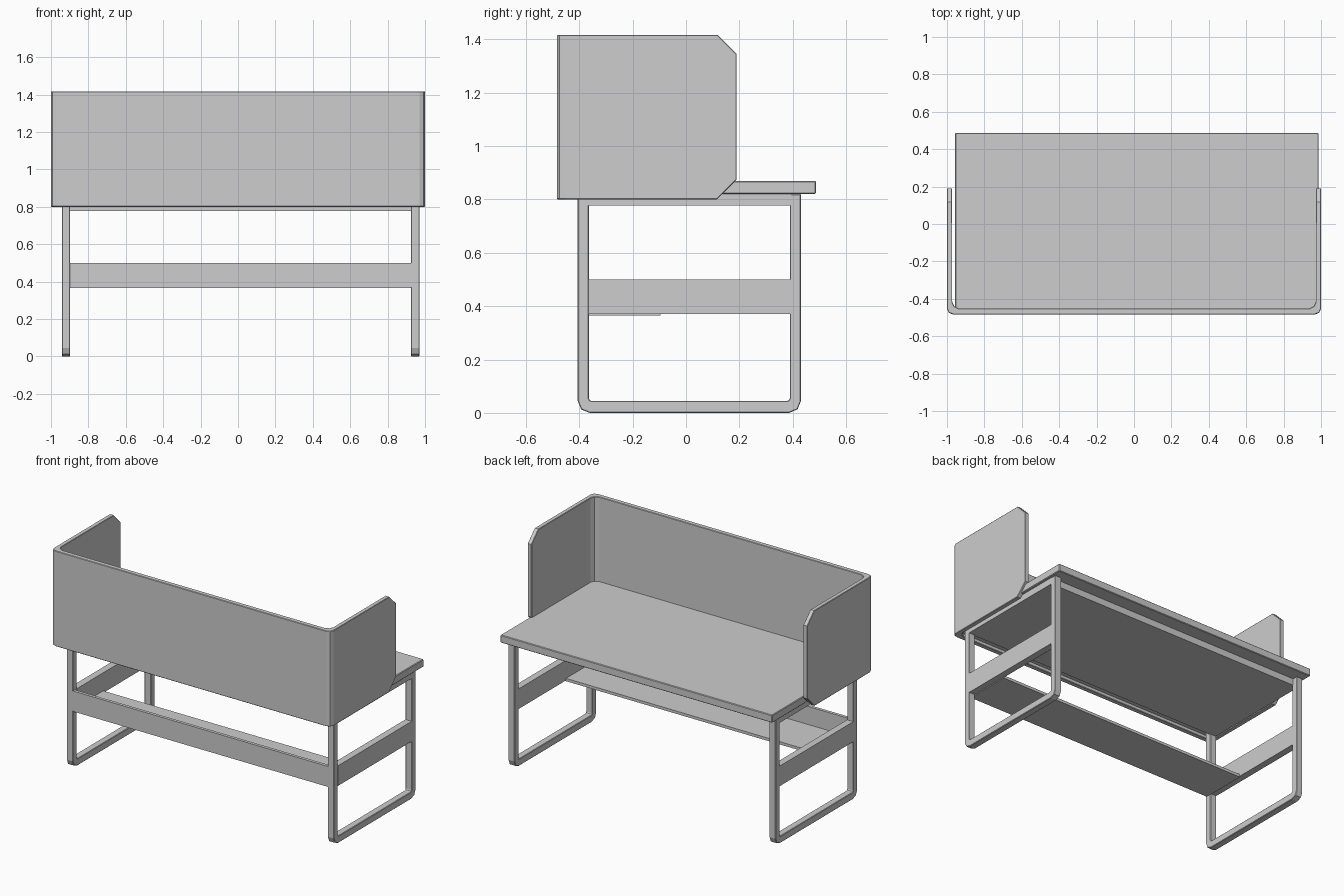
import bpy
import bmesh
from mathutils import Vector

if "Cube" in bpy.data.objects:
    bpy.data.objects.remove(bpy.data.objects["Cube"], do_unlink=True)

GREY = (0.61, 0.61, 0.61, 1)
grey = bpy.data.materials.new("light_grey")
grey.use_nodes = True
grey.diffuse_color = GREY
grey.node_tree.nodes["Principled BSDF"].inputs["Base Color"].default_value = GREY


def finish(name, bm, bevel):
    bmesh.ops.recalc_face_normals(bm, faces=bm.faces)
    mesh = bpy.data.meshes.new(name)
    bm.to_mesh(mesh)
    bm.free()
    obj = bpy.data.objects.new(name, mesh)
    bpy.context.collection.objects.link(obj)
    mesh.materials.append(grey)
    if bevel:
        mod = obj.modifiers.new("edge_softening", "BEVEL")
        mod.width = bevel
        mod.segments = 1
        mod.limit_method = "ANGLE"
        mod.angle_limit = 0.9
    return obj


def box(name, x, y, z, bevel=0.0):
    bm = bmesh.new()
    bmesh.ops.create_cube(bm, size=1)
    for v in bm.verts:
        v.co = [lo + (c + 0.5) * (hi - lo) for c, (lo, hi) in zip(v.co, (x, y, z))]
    return finish(name, bm, bevel)


def ribbon(outer, inner, place, shift):
    """Solid band between two matching open outlines, extruded by shift."""
    bm = bmesh.new()
    a = [bm.verts.new(place(p)) for p in outer]
    b = [bm.verts.new(place(p)) for p in inner]
    faces = [bm.faces.new((a[i], a[i + 1], b[i + 1], b[i])) for i in range(len(a) - 1)]
    out = bmesh.ops.extrude_face_region(bm, geom=faces)
    verts = [g for g in out["geom"] if isinstance(g, bmesh.types.BMVert)]
    bmesh.ops.translate(bm, verts=verts, vec=shift)
    return bm


def mirrored(half, centre=0.0):
    return half + [(2 * centre - u, v) for u, v in reversed(half)]


# Worktop and the thinner support panel beneath it
box("worktop", (-0.957, 0.987), (-0.455, 0.487), (0.82, 0.87), 0.004)
box("support_panel", (-0.9, 0.93), (-0.37, 0.395), (0.777, 0.822))

# Side frames: U-shaped legs with upper and lower side rails
MID = 0.0125
outer = mirrored([(0.431, 0.82), (0.431, 0.045), (0.418, 0.013), (0.386, 0)], MID)
inner = mirrored([(0.389, 0.82), (0.389, 0.055), (0.386, 0.048), (0.379, 0.045)], MID)
for side, x0 in (("right", -0.942), ("left", 0.925)):
    x1 = x0 + 0.045
    bm = ribbon(outer, inner, lambda p: (x0, p[0], p[1]), (0.045, 0, 0))
    finish(side + "_leg_frame", bm, 0.003)
    box(side + "_upper_rail", (x0 + 0.003, x1), (-0.37, 0.395), (0.777, 0.82))
    box(side + "_lower_rail", (x0, x1), (-0.366, 0.391), (0.37, 0.5))

# Front stretcher board and the shelf behind it
box("front_stretcher", (-0.9, 0.928), (-0.405, -0.385), (0.37, 0.5))
box("low_shelf", (-0.9, 0.928), (-0.4, -0.095), (0.365, 0.383))

# Wraparound privacy screen with clipped rear corners
outer = mirrored([(1.0, 0.19), (1.0, -0.453), (0.991, -0.474), (0.97, -0.483)])
inner = mirrored([(0.972, 0.19), (0.972, -0.415), (0.962, -0.438), (0.935, -0.452)])
bm = ribbon(outer, inner, lambda p: (p[0], p[1], 0.8), (0, 0, 0.617))
for point, normal in (((0, 0.19, 1.345), (0, 1, 1)), ((0, 0.19, 0.875), (0, 1, -1))):
    cut = bmesh.ops.bisect_plane(
        bm, geom=bm.verts[:] + bm.edges[:] + bm.faces[:], plane_co=Vector(point),
        plane_no=Vector(normal).normalized(), clear_outer=True)
    edges = [g for g in cut["geom_cut"] if isinstance(g, bmesh.types.BMEdge)]
    bmesh.ops.holes_fill(bm, edges=edges, sides=0)
finish("privacy_screen", bm, 0.003)
